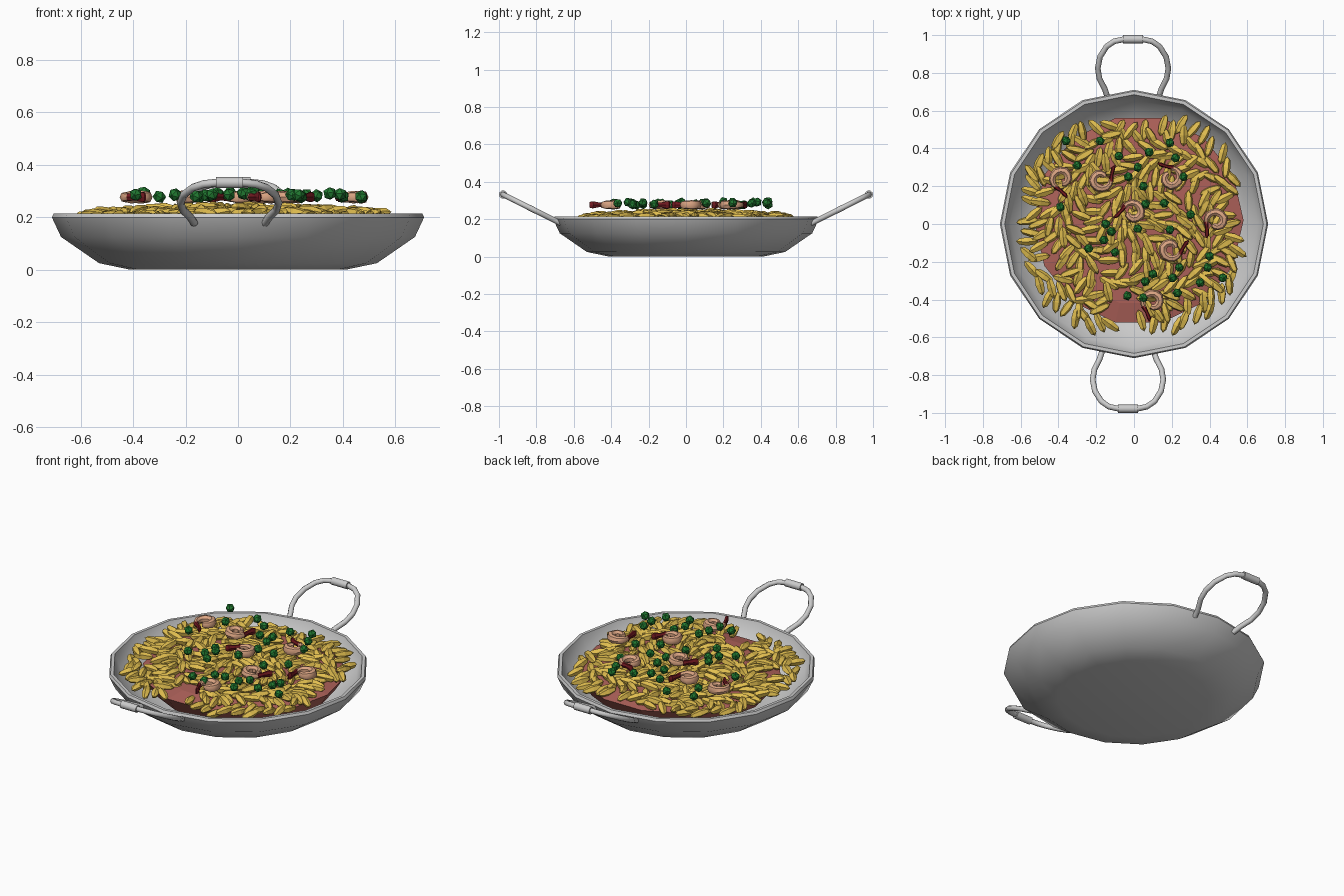
import bpy, bmesh, math, random
from mathutils import Vector, Matrix, Euler

if "Cube" in bpy.data.objects:
    bpy.data.objects.remove(bpy.data.objects["Cube"])

random.seed(7)


def material(name, rgb):
    m = bpy.data.materials.new(name)
    m.diffuse_color = (*rgb, 1)
    m.use_nodes = True
    m.node_tree.nodes["Principled BSDF"].inputs["Base Color"].default_value = m.diffuse_color
    return m


YELLOW = material("rice_yellow", (0.76, 0.52, 0.08))
GREEN = material("pea_green", (0.015, 0.19, 0.03))
PINK = material("shrimp_pink", (0.72, 0.38, 0.23))
DARK = material("tail_red", (0.17, 0.01, 0.015))
SAUCE = material("sauce_red", (0.42, 0.12, 0.10))
STEEL = None


def finish(name, bm, mat=None, smooth=None):
    bmesh.ops.recalc_face_normals(bm, faces=bm.faces)
    me = bpy.data.meshes.new(name)
    bm.to_mesh(me)
    bm.free()
    ob = bpy.data.objects.new(name, me)
    bpy.context.collection.objects.link(ob)
    if mat:
        me.materials.append(mat)
    if smooth:
        bpy.context.view_layer.objects.active = ob
        bpy.ops.object.select_all(action='DESELECT')
        ob.select_set(True)
        bpy.ops.object.shade_smooth_by_angle(angle=math.radians(smooth))
    return ob


def lathe(bm, profile, sides, centre=(0, 0)):
    """Revolve (r, z) points; r == 0 closes with a single pole."""
    rings = []
    for r, z in profile:
        n = 1 if r == 0 else sides
        rings.append([bm.verts.new((centre[0] + r * math.cos(math.tau * i / sides),
                                    centre[1] + r * math.sin(math.tau * i / sides), z))
                      for i in range(n)])
    for a, b in zip(rings, rings[1:]):
        for i in range(sides):
            j = (i + 1) % sides
            f = [a[i % len(a)], a[j % len(a)], b[j % len(b)], b[i % len(b)]]
            bm.faces.new(list(dict.fromkeys(f)))


def tube(bm, path, sizes, sides=8):
    """Sweep an ellipse (half width, half height) along a path, capped."""
    path = [Vector(p) for p in path]
    rings = []
    for k, p in enumerate(path):
        t = (path[min(k + 1, len(path) - 1)] - path[max(k - 1, 0)]).normalized()
        side = t.cross(Vector((0, 0, 1))).normalized()
        up = side.cross(t)
        w, h = sizes[k]
        rings.append([bm.verts.new(p + side * w * math.cos(math.tau * i / sides)
                                   + up * h * math.sin(math.tau * i / sides))
                      for i in range(sides)])
    for a, b in zip(rings, rings[1:]):
        for i in range(sides):
            j = (i + 1) % sides
            bm.faces.new((a[i], a[j], b[j], b[i]))
    bm.faces.new(rings[0])
    bm.faces.new(rings[-1])


# Pan: sixteen-sided double-walled dish
bm = bmesh.new()
lathe(bm, [(0, 0.005), (0.41, 0.005), (0.53, 0.03), (0.675, 0.13), (0.71, 0.205), (0.703, 0.22),
           (0.685, 0.22), (0.655, 0.14), (0.51, 0.045), (0.4, 0.025), (0, 0.025)], 16)
finish("pan", bm, smooth=40)

# Handles: sloping wire loops with a thicker grip sleeve
HALF = [(0.135, 0.67), (0.15, 0.715), (0.178, 0.77), (0.187, 0.825), (0.175, 0.885),
        (0.14, 0.94), (0.10, 0.967), (0.05, 0.978)]
for name, s, cx in (("back", 1, -0.005), ("front", -1, -0.032)):
    loop = HALF + [(-x, y) for x, y in reversed(HALF)]
    path = [(cx + x, s * y, 0.178 + (y - 0.67) * 0.5) for x, y in loop]
    bm = bmesh.new()
    tube(bm, path, [(0.015, 0.015)] * len(path))
    finish(name + "_handle", bm, smooth=50)
    bm = bmesh.new()
    tube(bm, [(cx - 0.052, s * 0.978, 0.332), (cx + 0.052, s * 0.978, 0.332)], [(0.022, 0.022)] * 2, 10)
    finish(name + "_grip", bm, smooth=50)

# Sauce under the rice
bm = bmesh.new()
lathe(bm, [(0, 0.1), (0.5, 0.1), (0.555, 0.185), (0.45, 0.205), (0, 0.22)], 14, (0.025, 0.02))
finish("sauce", bm, SAUCE)

# Rice: scattered pointed grains, leaving bare sauce patches (x, y, rx, ry)
GAPS = [(0.56, 0.1, 0.06, 0.17), (-0.44, -0.19, 0.06, 0.1), (-0.05, -0.44, 0.1, 0.13),
        (0.03, 0.54, 0.12, 0.04), (-0.17, -0.27, 0.04, 0.1), (-0.43, 0.12, 0.04, 0.06)]
bm = bmesh.new()
spots = []
for _ in range(9000):
    x, y = random.uniform(-0.57, 0.55), random.uniform(-0.54, 0.53)
    r = math.hypot(x, y)
    if r > 0.605 or any(((x - a) / c) ** 2 + ((y - b) / d) ** 2 < 1 for a, b, c, d in GAPS):
        continue
    if any((x - a) ** 2 + (y - b) ** 2 < 0.047 ** 2 for a, b in spots):
        continue
    spots.append((x, y))
    z = 0.232 - 0.075 * r * r + random.uniform(-0.012, 0.008)
    # neighbouring grains lie roughly alike
    turn = 3 * math.sin(4 * x + 1) + 3 * math.cos(4 * y) + random.uniform(-0.5, 0.5)
    rot = Euler((random.uniform(-0.5, 0.5), random.uniform(-0.2, 0.2), turn)).to_matrix().to_4x4()
    bmesh.ops.create_uvsphere(bm, u_segments=5, v_segments=4, radius=1, matrix=(
        Matrix.Translation((x, y, z)) @ rot @ Matrix.Rotation(math.pi / 2, 4, 'Y')
        @ Matrix.Diagonal((0.022, 0.024, 0.06, 1))))
finish("rice", bm, YELLOW)

# Peas
PEAS = [(-.36, .44), (-.18, .44), (-.30, .31), (-.08, .36), (.08, .38), (.19, .43), (.22, .35),
        (.02, .30), (-.03, .25), (.26, .25), (.05, .20), (-.39, .09), (.06, .105), (.16, .11),
        (.30, .05), (-.15, 0), (-.12, -.04), (-.16, -.085), (.02, -.025), (-.10, -.15), (.19, -.03),
        (.40, -.17), (.24, -.23), (.39, -.23), (.10, -.265), (.06, -.305), (.205, -.285), (.35, -.31),
        (.47, -.285), (.23, -.365), (-.035, -.38), (.05, -.39), (-.24, -.13)]
bm = bmesh.new()
for x, y in PEAS:
    spin = Euler([random.uniform(0, 3) for _ in range(3)]).to_matrix().to_4x4()
    bmesh.ops.create_icosphere(bm, subdivisions=1, radius=0.026, matrix=Matrix.Translation(
        (x, y, random.uniform(0.275, 0.295))) @ spin)
finish("peas", bm, GREEN)

# Shrimps: curled segmented body with a dark tail at the given angle (x, y, degrees)
SHRIMPS = [(-.385, .235, -120), (-.17, .235, 0), (.195, .25, 85), (-.01, .065, 150),
           (.43, .015, -165), (.20, -.135, -20), (.095, -.415, -145)]
body, tails = bmesh.new(), bmesh.new()
for cx, cy, deg in SHRIMPS:
    end = math.radians(deg)
    path, sizes = [], []
    for k in range(12):
        f = k / 11
        a = end - math.radians(320) * (1 - f)
        rad = 0.022 + 0.026 * min(1, f * 2.2)
        path.append((cx + rad * math.cos(a), cy + rad * math.sin(a), 0.277))
        w = (0.012 + 0.014 * math.sin(math.pi * min(1, f * 0.85 + 0.1))) * (1 if k % 2 else 0.9)
        sizes.append((w * 0.9, w))
    tube(body, path, sizes, 7)
    tip = Vector(path[-1])
    t = Vector((-math.sin(end), math.cos(end), 0))
    out = Vector((math.cos(end), math.sin(end), 0))
    tube(tails, [tip - t * 0.01, tip + t * 0.025 + out * 0.004, tip + t * 0.06 + out * 0.012,
                 tip + t * 0.075 + out * 0.02],
         [(0.014, 0.016), (0.009, 0.014), (0.011, 0.022), (0.004, 0.017)], 6)
finish("shrimp_bodies", body, PINK, smooth=45)
finish("shrimp_tails", tails, DARK)

# Rest the pan on the ground
for ob in bpy.context.collection.objects:
    ob.location.z -= 0.005 if ob.name == "pan" else 0
